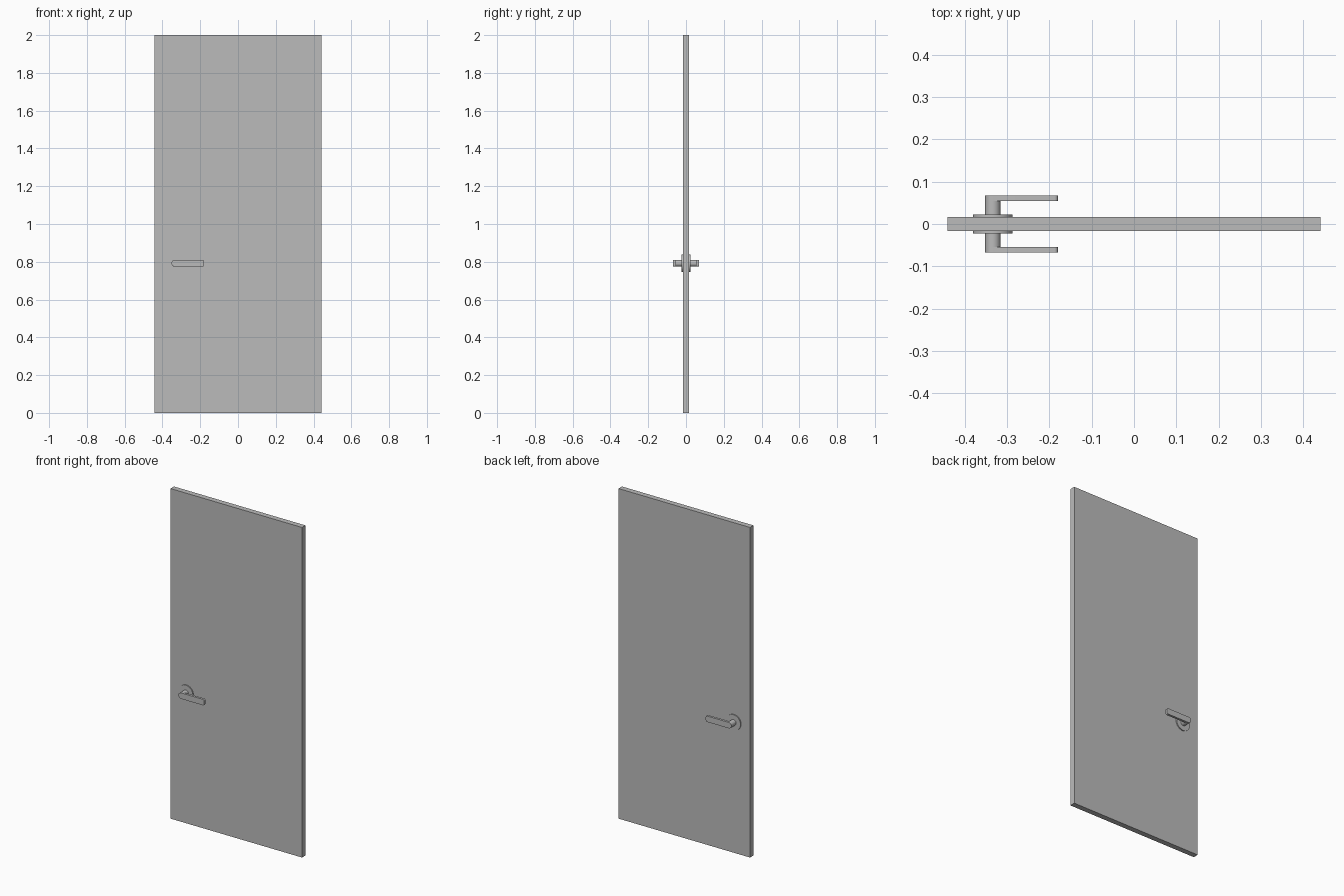
import bpy
import bmesh
from math import pi, cos, sin
from mathutils import Matrix, Vector

cube = bpy.data.objects.get("Cube")
if cube:
    bpy.data.objects.remove(cube, do_unlink=True)

GREY = (0.5, 0.5, 0.5, 1.0)
mat = bpy.data.materials.new("plain grey")
mat.use_nodes = True
mat.diffuse_color = GREY
mat.node_tree.nodes["Principled BSDF"].inputs["Base Color"].default_value = GREY

PIVOT_X, PIVOT_Z = -0.334, 0.792   # handle axis
DOOR_T = 0.0165                    # half thickness of the leaf
ROSE_Y, LEVER_Y, OUTER_Y = 0.0225, 0.054, 0.068
GRIP_R, LEVER_END = 0.018, -0.18


def finish(name, bm, smooth=False):
    bmesh.ops.recalc_face_normals(bm, faces=bm.faces)
    mesh = bpy.data.meshes.new(name)
    bm.to_mesh(mesh)
    bm.free()
    mesh.materials.append(mat)
    obj = bpy.data.objects.new(name, mesh)
    bpy.context.collection.objects.link(obj)
    if smooth:
        bpy.ops.object.select_all(action="DESELECT")
        obj.select_set(True)
        bpy.context.view_layer.objects.active = obj
        bpy.ops.object.shade_smooth_by_angle(angle=pi / 6)
    return obj


def arc(cx, cz, r, start, end, steps):
    angles = [start + (end - start) * i / steps for i in range(steps + 1)]
    return [(cx + r * cos(a), cz + r * sin(a)) for a in angles]


def prism(name, outline, y0, y1):
    """Extrude an outline in the xz plane from y0 to y1."""
    bm = bmesh.new()
    face = bm.faces.new([bm.verts.new((x, y0, z)) for x, z in outline])
    ext = bmesh.ops.extrude_face_region(bm, geom=[face])
    verts = [v for v in ext["geom"] if isinstance(v, bmesh.types.BMVert)]
    bmesh.ops.translate(bm, verts=verts, vec=Vector((0, y1 - y0, 0)))
    return finish(name, bm, smooth=True)


def disc(r, steps=48):
    return arc(PIVOT_X, PIVOT_Z, r, 0, 2 * pi, steps)[:-1]


# Door leaf
bm = bmesh.new()
bmesh.ops.create_cube(bm, size=1, matrix=Matrix.Translation((0, 0, 1))
                      @ Matrix.Diagonal((0.882, 2 * DOOR_T, 2, 1)))
finish("door_leaf", bm)

# Lever outline: round at the pivot, small rounded corners at the free end
CORNER = 0.008
corner_x, corner_z = LEVER_END - CORNER, GRIP_R - CORNER
lever = (arc(PIVOT_X, PIVOT_Z, GRIP_R, pi / 2, 3 * pi / 2, 20)
         + arc(corner_x, PIVOT_Z - corner_z, CORNER, -pi / 2, 0, 6)
         + arc(corner_x, PIVOT_Z + corner_z, CORNER, 0, pi / 2, 6))

# Matching handle set on each face
for side, s in (("front", -1), ("back", 1)):
    prism(side + "_rosette", disc(0.047), s * DOOR_T, s * ROSE_Y)
    prism(side + "_spindle", disc(GRIP_R), s * ROSE_Y, s * LEVER_Y)
    prism(side + "_lever", lever, s * LEVER_Y, s * OUTER_Y)
